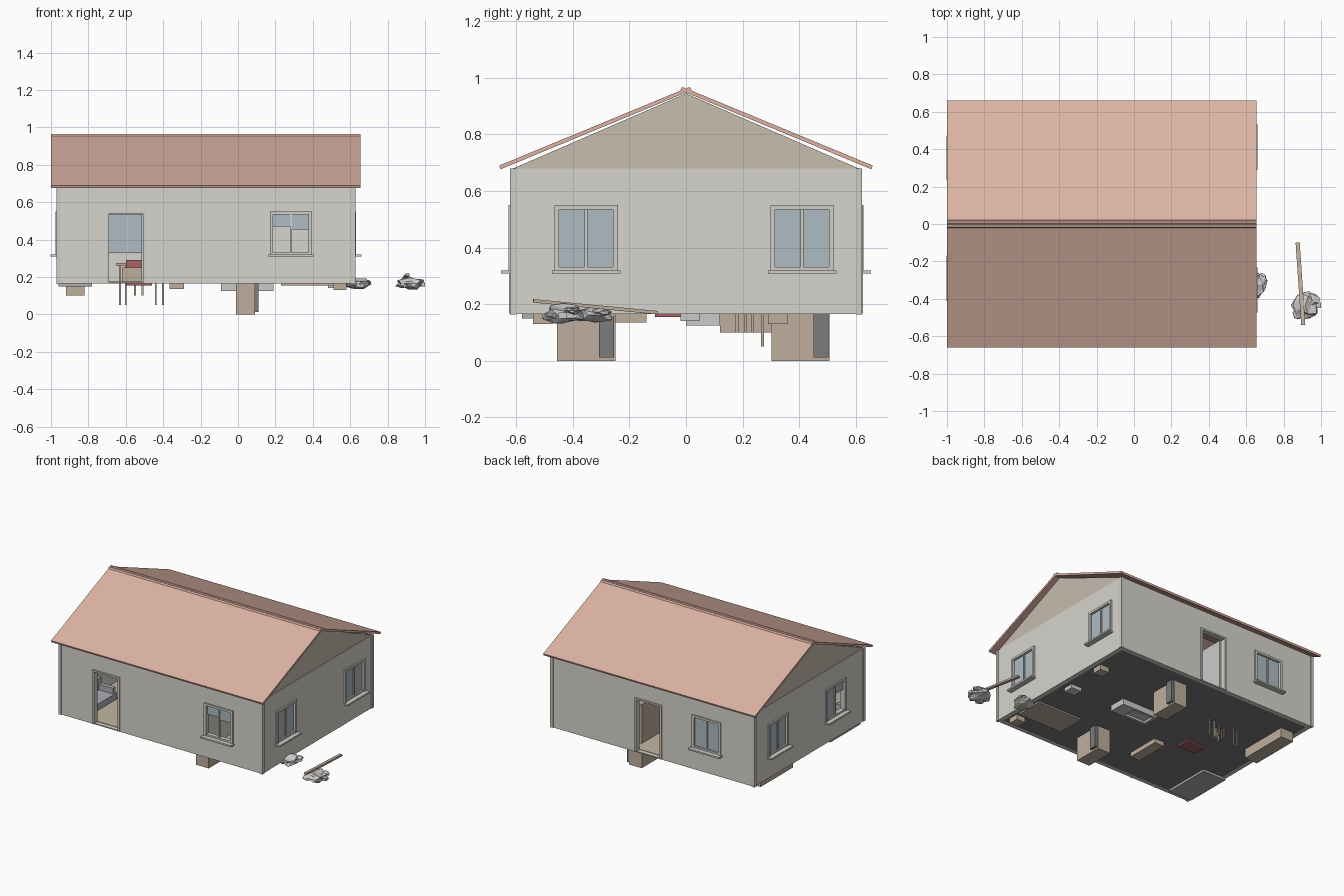
import bpy, bmesh, math, random
from mathutils import Matrix, Vector, noise

if "Cube" in bpy.data.objects:
    bpy.data.objects.remove(bpy.data.objects["Cube"])

random.seed(4)
COLORS = dict(wall=(.68, .66, .61), trim=(.62, .61, .57), roof=(.72, .45, .37), gable=(.58, .51, .43),
              glass=(.42, .50, .55), wood=(.52, .43, .34), dark=(.20, .20, .20), red=(.40, .12, .14),
              floor=(.55, .47, .36), rock=(.58, .58, .60), white=(.75, .76, .76), sofa=(.42, .43, .47))
MATS = {}
for key, c in COLORS.items():
    MATS[key] = bpy.data.materials.new(key)
    MATS[key].diffuse_color = (*c, 1)


def finish(name, bm, mat):
    bmesh.ops.recalc_face_normals(bm, faces=bm.faces)
    me = bpy.data.meshes.new(name)
    bm.to_mesh(me)
    bm.free()
    me.materials.append(MATS[mat])
    ob = bpy.data.objects.new(name, me)
    bpy.context.collection.objects.link(ob)
    return ob


def part(name, boxes, mat, matrix=Matrix()):
    """Boxes given as (x0, x1, y0, y1, z0, z1), joined in one object."""
    bm = bmesh.new()
    for x0, x1, y0, y1, z0, z1 in boxes:
        m = Matrix.Translation(((x0 + x1) / 2, (y0 + y1) / 2, (z0 + z1) / 2)) @ Matrix.Diagonal((x1 - x0, y1 - y0, z1 - z0, 1))
        bmesh.ops.create_cube(bm, size=1, matrix=matrix @ m)
    return finish(name, bm, mat)


def prism(name, profile, x0, x1, mat):
    """Extrude a closed (y, z) profile along x."""
    bm = bmesh.new()
    f = bm.faces.new([bm.verts.new((x0, y, z)) for y, z in profile])
    r = bmesh.ops.extrude_face_region(bm, geom=[f])
    bmesh.ops.translate(bm, vec=(x1 - x0, 0, 0), verts=[v for v in r['geom'] if isinstance(v, bmesh.types.BMVert)])
    return finish(name, bm, mat)


X0, X1, Y, Z0, Z1 = -.965, .622, .617, .165, .68
T = .03


def side(angle, u):
    """Wall frame: local x runs along the wall, local -y points outward."""
    base = {0: (u, -Y), 90: (X1, u), 180: (u, Y), 270: (X0, u)}[angle]
    return Matrix.Translation((*base, 0)) @ Matrix.Rotation(math.radians(angle), 4, 'Z')


# openings: (name, wall angle, centre along the wall)
windows = [('front', 0, .283), ('right_front', 90, -.353), ('right_back', 90, .41),
           ('back', 180, -.595), ('left_back', 270, .353), ('left_front', 270, -.29)]
doors = [('front', 0, -.597), ('back', 180, -.14)]

# wall shell with the openings cut out
walls = part('walls', [(X0, X1, -Y, Y, Z0, Z1)], 'wall')
cutters = [part('cut', [(X0 + T, X1 - T, -Y + T, Y - T, Z0 - .1, Z1 + .1)], 'wall')]
for n, a, u in windows:
    cutters.append(part('cut', [(-.105, .105, -.1, .1, .32, .54)], 'wall', side(a, u)))
for n, a, u in doors:
    cutters.append(part('cut', [(-.10, .10, -.1, .1, .172, .545)], 'wall', side(a, u)))
for c in cutters:
    mod = walls.modifiers.new('opening', 'BOOLEAN')
    mod.object, mod.operation, mod.solver = c, 'DIFFERENCE', 'EXACT'
bpy.context.view_layer.update()
walls.data = bpy.data.meshes.new_from_object(walls.evaluated_get(bpy.context.evaluated_depsgraph_get()))
walls.modifiers.clear()
for c in cutters:
    bpy.data.objects.remove(c)

# corner strips and floor
part('corner_strips', [(x, x + .022, y, y + .022, Z0 - .001, Z1) for x in (X0 - .005, X1 - .017) for y in (-Y - .005, Y - .017)], 'trim')
part('floor_slab', [(X0 + .005, X1 - .005, -Y + .005, Y - .005, .166, .171)], 'dark')
part('floor_boards', [(X0 + T, X1 - T, -Y + T, Y - T, .171, .175)], 'floor')

# windows: frame, mullion, sill, panes (two of them broken)
for n, a, u in windows:
    m = side(a, u)
    part(n + '_window_frame', [(-.112, -.095, -.01, .025, .32, .55), (.095, .112, -.01, .025, .32, .55),
                               (-.095, .095, -.01, .025, .535, .55), (-.095, .095, -.005, .025, .32, .332),
                               (-.005, .005, -.002, .015, .33, .536)], 'trim', m)
    part(n + '_window_sill', [(-.121, .121, -.037, .02, .309, .32)], 'trim', m)
    panes = [(-.096, .096, .006, .01, .33, .536)]
    if n == 'front':
        panes = [(-.096, 0, .006, .01, .47, .536), (0, .096, .006, .01, .455, .536)]
    if n == 'left_front':
        panes = [(-.096, 0, .006, .01, .33, .536), (0, .096, .006, .01, .47, .536)]
    part(n + '_window_glass', panes, 'glass', m)

# door frames and open leaves
for n, a, u in doors:
    m = side(a, u)
    part(n + '_door_frame', [(-.106, -.092, -.008, .03, .168, .55), (.092, .106, -.008, .03, .168, .55),
                             (-.092, .092, -.008, .03, .538, .55)], 'trim', m)
    part(n + '_door_leaf', [(.08, .092, .03, .2, .175, .538)], 'white', m)

# gable ends
for n, x in (('left', X0 + .004), ('right', X1 - .024)):
    prism(n + '_gable', [(-.61, Z1), (.61, Z1), (0, .945)], x, x + .02, 'gable')

# roof slopes and ridge caps
for n, s in (('front', -1), ('back', 1)):
    prism(n + '_roof', [(0, .963), (s * .66, .69), (s * .655, .677), (0, .948)], -1, .655, 'roof')
prism('ridge_cap', [(-.022, .951), (-.015, .966), (-.006, .966), (0, .961), (.006, .966), (.015, .966), (.022, .951)], -1, .655, 'roof')

# interior partition and furniture, some of it sunk through the floor
part('partition', [(.11, .125, -.585, -.1, .175, .67), (.11, .125, .1, .585, .175, .67)], 'wall')
for n, y in (('front', -.353), ('back', .405)):
    part(n + '_wardrobe', [(-.01, .09, y - .103, y + .103, 0, .45)], 'wood')
    part(n + '_wardrobe_door', [(.09, .109, y + .045, y + .098, .012, .44)], 'dark')
part('nightstands', [(.51, .58, -.54, -.47, .13, .23), (.51, .58, .29, .36, .13, .23)], 'wood')
part('bed_base', [(.23, .58, -.45, -.25, .155, .22)], 'wood')
part('basin', [(.48, .56, -.02, .05, .14, .26)], 'white')
part('tub', [(-.09, .11, 0, .12, .14, .15), (-.09, .11, 0, .018, .125, .24), (-.09, .11, .102, .12, .125, .24),
             (-.09, -.07, .018, .102, .125, .24), (.09, .19, 0, .12, .125, .24)], 'white')
part('low_table', [(-.365, -.29, -.38, -.14, .135, .23)], 'wood')
part('side_table', [(-.62, -.46, -.34, -.2, .172, .25)], 'wood')
part('red_seat', [(-.6, -.46, -.11, -.02, .155, .29)], 'red')
part('counter', [(-.92, -.82, .12, .48, .10, .3)], 'wood')
part('sofa', [(-.96, -.78, -.58, -.24, .15, .22), (-.935, -.9, -.58, -.24, .2, .3),
              (-.93, -.79, -.58, -.55, .2, .26), (-.93, -.79, -.27, -.24, .2, .26)], 'sofa')
legs = [(x, y, .05) for x in (-.63, -.6, -.44, -.4) for y in (.27,)] + [(x, y, .1) for x in (-.55, -.51) for y in (.18, .21, .235)]
part('dining_legs', [(x - .005, x + .005, y - .005, y + .005, z, .26) for x, y, z in legs], 'wood')
part('dining_table', [(-.65, -.38, .16, .32, .26, .275)], 'wood')


# rubble heaps outside the right wall
def rubble(name, centre, size, count):
    bm = bmesh.new()
    for i in range(count):
        r = bmesh.ops.create_icosphere(bm, subdivisions=2, radius=1)
        k = 1 if i == 0 else .45
        off = Vector() if i == 0 else Vector([random.uniform(-.55, .55) for _ in 'xyz'])
        seed = Vector((i * 7.3, centre[0] * 31, 2))
        for v in r['verts']:
            p = v.co * (.8 + .4 * noise.noise(v.co * 1.6 + seed)) * k + off
            v.co = Vector(centre) + Vector([a * b for a, b in zip(p, size)])
    return finish(name, bm, 'rock')


rubble('rubble_near', (.645, -.325, .162), (.08, .085, .036), 5)
rubble('rubble_far', (.915, -.435, .165), (.093, .09, .036), 5)

# loose plank leaning on the rubble
a, b = Vector((.905, -.54, .212)), Vector((.875, -.10, .17))
L = (b - a).length
plank = Matrix.Translation((a + b) / 2) @ (b - a).to_track_quat('Y', 'Z').to_matrix().to_4x4()
part('loose_plank', [(-.011, .011, -L / 2, L / 2, -.006, .006)], 'wood', plank)

# thin chip that sets the far edge of the rubble
part('rubble_chip', [(.97, 1.0, -.45, -.42, .15, .17)], 'rock')

for m in bpy.data.materials:
    if m.users and not m.is_grease_pencil:
        m.use_nodes = True
        m.node_tree.nodes["Principled BSDF"].inputs["Base Color"].default_value = m.diffuse_color
